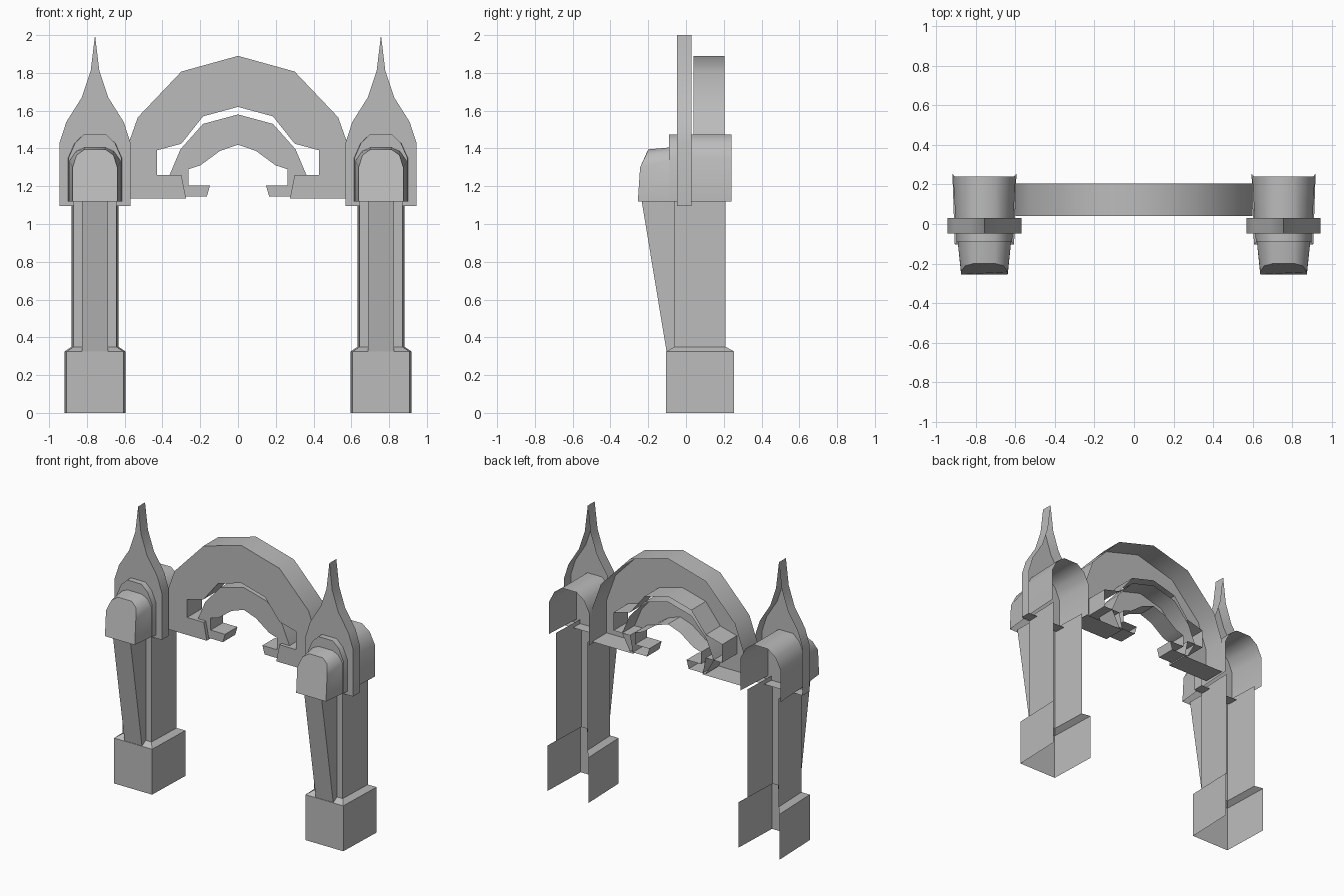
import bpy, bmesh, math

if "Cube" in bpy.data.objects:
    bpy.data.objects.remove(bpy.data.objects["Cube"])

stone = bpy.data.materials.new("grey stone")
stone.diffuse_color = (0.5, 0.5, 0.5, 1)
stone.use_nodes = True
stone.node_tree.nodes["Principled BSDF"].inputs["Base Color"].default_value = stone.diffuse_color


def shell(name, rings, cx=0.0, closed=False, front=True, smooth=0):
    """Skin open-backed rings of (x, y, z), ordered front to back; front fills the first ring."""
    bm = bmesh.new()
    rows = [[bm.verts.new((x + cx, y, z)) for x, y, z in r] for r in rings]
    n = len(rows[0])
    for a, b in zip(rows, rows[1:]):
        for i in range(n if closed else n - 1):
            j = (i + 1) % n
            bm.faces.new((a[i], b[i], b[j], a[j]))
    if front:
        bm.faces.new(rows[0])
    me = bpy.data.meshes.new(name)
    bm.to_mesh(me)
    bm.free()
    me.materials.append(stone)
    ob = bpy.data.objects.new(name, me)
    bpy.context.collection.objects.link(ob)
    if smooth:
        bpy.ops.object.select_all(action='DESELECT')
        bpy.context.view_layer.objects.active = ob
        ob.select_set(True)
        bpy.ops.object.shade_smooth_by_angle(angle=math.radians(smooth))
    return ob


def mirrored(half):
    """Right half outline (bottom to top) to a full counter-clockwise outline."""
    return half + [(-x, z) for x, z in reversed(half) if x > 0]


def plate(name, outline, y0, y1, cx=0.0, smooth=0):
    """Open-backed slab cut to an outline."""
    return shell(name, [[(x, y, z) for x, z in outline] for y in (y0, y1)],
                 cx, closed=True, smooth=smooth)


def channel(name, levels, cx):
    """Three-sided wall (right, front, left) from levels of (z, y front, y back, half front, half back)."""
    rings = [[(-hb, yb, z), (-hf, yf, z), (hf, yf, z), (hb, yb, z)]
             for z, yf, yb, hf, hb in reversed(levels)]
    return shell(name, rings, cx, front=False)


def arch_ring(half, ys):
    """Vault ring: half profile with one y per point, mirrored in x."""
    right = [(x, y, z) for (x, z), y in zip(half, ys)]
    return right + [(-x, y, z) for x, y, z in reversed(right)]


SPIRE = [(0.187, 1.095), (0.187, 1.432), (0.152, 1.54), (0.07, 1.67), (0.023, 1.81), (0, 2.0)]

for side, cx in (("left", -0.757), ("right", 0.757)):
    # plinth with sloped top
    channel(side + "_plinth", [(0, -0.105, 0.255, 0.15, 0.162),
                               (0.325, -0.105, 0.255, 0.15, 0.162),
                               (0.35, -0.06, 0.21, 0.114, 0.124)], cx)
    # column shaft
    channel(side + "_shaft", [(0.35, -0.06, 0.21, 0.114, 0.124),
                              (1.125, -0.06, 0.21, 0.114, 0.124)], cx)
    # leaning bracket on the front of the shaft
    channel(side + "_bracket", [(0.325, -0.103, -0.06, 0.069, 0.069),
                                (1.125, -0.235, -0.06, 0.069, 0.069)], cx)
    # small rounded hood
    hood_front = arch_ring([(0.118, 1.12), (0.118, 1.30), (0.098, 1.365), (0.055, 1.395)],
                           [-0.255, -0.243, -0.212, -0.2])
    hood_back = arch_ring([(0.135, 1.12), (0.135, 1.335), (0.1, 1.385), (0.055, 1.405)], [-0.09] * 4)
    shell(side + "_hood", [hood_front, hood_back], cx, smooth=40)
    # large vaulted capital
    cap = [arch_ring([(h, 1.12), (h, 1.35), (h * 0.75, 1.43), (0.057, 1.475)], [y] * 4)
           for h, y in ((0.14, -0.09), (0.158, 0.24))]
    shell(side + "_capital", cap, cx, smooth=40)
    # pointed spire plate
    plate(side + "_spire", mirrored(SPIRE), -0.048, 0.03, cx, smooth=30)

# main arch: outer edge up and over, then back along the inner edge
outer = [(0.60, 1.135), (0.60, 1.37), (0.53, 1.565), (0.30, 1.807), (0, 1.89)]
inner = [(0.275, 1.135), (0.30, 1.26), (0.43, 1.26), (0.43, 1.39), (0.30, 1.425), (0.185, 1.57), (0, 1.62)]
plate("main_arch", mirrored(outer) + [(-x, z) for x, z in inner] + inner[-2::-1], 0.04, 0.205, smooth=35)

# small inner arch with hooked feet
outer = [(0.30, 1.145), (0.362, 1.26), (0.305, 1.395), (0.185, 1.53), (0, 1.58)]
inner = [(0.165, 1.145), (0.148, 1.205), (0.262, 1.205), (0.262, 1.29), (0.2, 1.31), (0.095, 1.387), (0, 1.42)]
plate("inner_arch", mirrored(outer) + [(-x, z) for x, z in inner] + inner[-2::-1], 0.065, 0.205, smooth=35)
